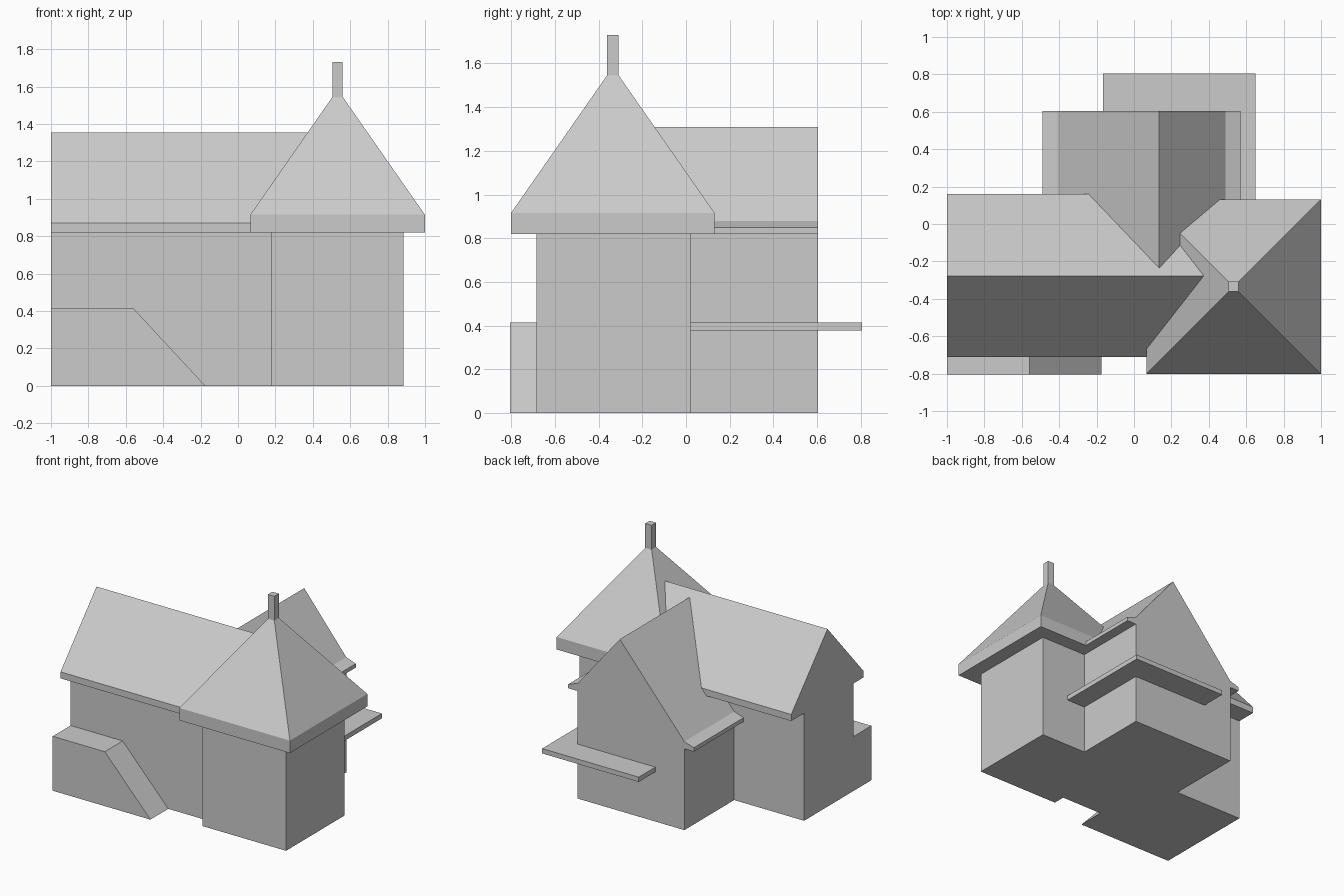
import bpy
import bmesh

if "Cube" in bpy.data.objects:
    bpy.data.objects.remove(bpy.data.objects["Cube"])


def finish(name, bm):
    bmesh.ops.recalc_face_normals(bm, faces=bm.faces)
    mesh = bpy.data.meshes.new(name)
    bm.to_mesh(mesh)
    bm.free()
    obj = bpy.data.objects.new(name, mesh)
    bpy.context.collection.objects.link(obj)
    return obj


def extrude(name, profile, axis, start, end):
    """Solid from a (horizontal, z) profile, swept along x or y."""
    bm = bmesh.new()
    verts = [bm.verts.new((start, h, z) if axis == 'x' else (h, start, z))
             for h, z in profile]
    face = bm.faces.new(verts)
    swept = bmesh.ops.extrude_face_region(bm, geom=[face], use_keep_orig=True)
    moved = [g for g in swept['geom'] if isinstance(g, bmesh.types.BMVert)]
    step = (end - start, 0, 0) if axis == 'x' else (0, end - start, 0)
    bmesh.ops.translate(bm, verts=moved, vec=step)
    return finish(name, bm)


def box(name, x, y, z):
    return extrude(name, [(x[0], z[0]), (x[1], z[0]), (x[1], z[1]), (x[0], z[1])],
                   'y', y[0], y[1])


def stacked_squares(name, cx, cy, levels):
    """Solid joining square rings given as (half width, z)."""
    bm = bmesh.new()
    rings = [[bm.verts.new((cx + sx * h, cy + sy * h, z))
              for sx, sy in ((-1, -1), (1, -1), (1, 1), (-1, 1))]
             for h, z in levels]
    for low, high in zip(rings, rings[1:]):
        for i in range(4):
            j = (i + 1) % 4
            bm.faces.new((low[i], low[j], high[j], high[i]))
    bm.faces.new(rings[0])
    bm.faces.new(rings[-1])
    return finish(name, bm)


# Main wing: walls and roof share one gabled end profile with boxed eaves
extrude("main_wing", [(-0.59, 0), (0.005, 0), (0.005, 0.82), (0.16, 0.82),
                      (0.16, 0.87), (-0.277, 1.355), (-0.71, 0.87),
                      (-0.71, 0.82), (-0.59, 0.82)], 'x', -1.0, 0.44)

# Back wing: lopsided gable with flared eaves at different heights
extrude("back_wing", [(-0.41, 0), (0.49, 0), (0.49, 0.82), (0.57, 0.82),
                      (0.57, 0.85), (0.49, 0.878), (0.135, 1.31),
                      (-0.41, 0.675), (-0.49, 0.65), (-0.49, 0.62),
                      (-0.41, 0.62)], 'y', -0.27, 0.605)

# Corner tower with pyramid roof and finial
box("tower_walls", (0.18, 0.885), (-0.685, 0.02), (0, 0.83))
stacked_squares("tower_roof", 0.5325, -0.335,
                [(0.4665, 0.82), (0.4665, 0.915), (0.027, 1.545), (0.027, 1.73)])

# Porch block with ramp at the front
extrude("front_ramp", [(-1, 0), (-0.175, 0), (-0.56, 0.415), (-1, 0.415)],
        'y', -0.805, -0.58)

# Flat canopy wrapping the back corner
box("canopy", (-0.165, 0.65), (0.01, 0.805), (0.378, 0.415))
